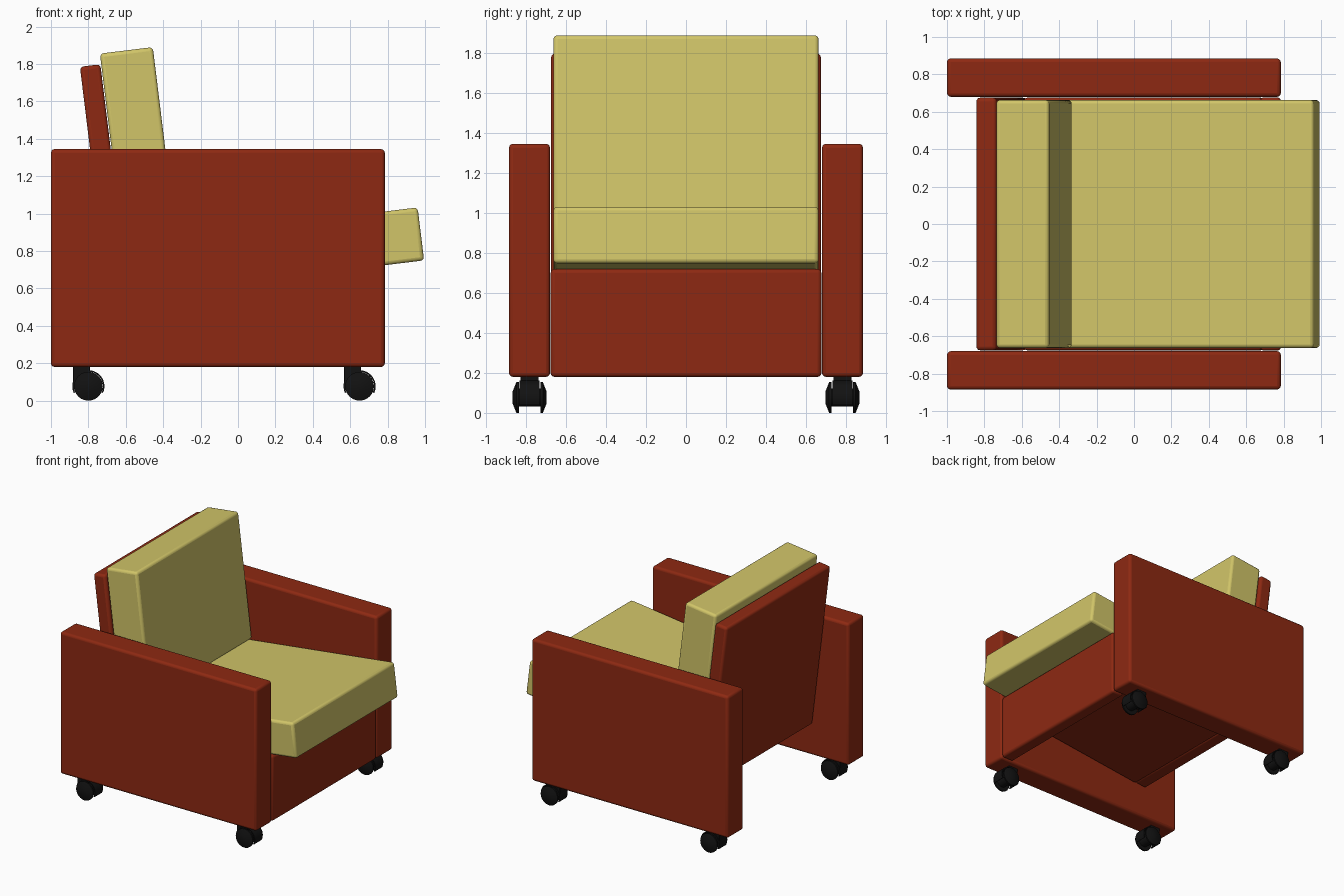
import bpy, bmesh, math
from math import sin, cos, radians, pi
from mathutils import Vector, Matrix

if "Cube" in bpy.data.objects:
    bpy.data.objects.remove(bpy.data.objects["Cube"])

TILT = radians(7)


def material(name, color):
    m = bpy.data.materials.new(name)
    m.diffuse_color = (*color, 1)
    m.use_nodes = True
    m.node_tree.nodes["Principled BSDF"].inputs["Base Color"].default_value = m.diffuse_color
    return m


RED = material("red_upholstery", (0.27, 0.022, 0.006))
YELLOW = material("yellow_cushion", (0.64, 0.56, 0.14))
BLACK = material("black_plastic", (0.006, 0.006, 0.006))


def finish(name, bm, mat, bevel=0.0):
    bmesh.ops.recalc_face_normals(bm, faces=bm.faces)
    me = bpy.data.meshes.new(name)
    bm.to_mesh(me)
    bm.free()
    me.materials.append(mat)
    ob = bpy.data.objects.new(name, me)
    bpy.context.collection.objects.link(ob)
    if bevel:
        mod = ob.modifiers.new("bevel", 'BEVEL')
        mod.width, mod.segments = bevel, 3
    bpy.ops.object.select_all(action='DESELECT')
    ob.select_set(True)
    bpy.context.view_layer.objects.active = ob
    bpy.ops.object.shade_smooth_by_angle(angle=radians(35))
    return ob


# Rounded slab from its lower back corner (x, z), tilted about y
def slab(name, corner, length, height, y0, y1, mat, tilt=0.0, bevel=0.02):
    bm = bmesh.new()
    bmesh.ops.create_cube(bm, size=1, matrix=Matrix.Diagonal((length, y1 - y0, height, 1)))
    ob = finish(name, bm, mat, bevel)
    c, s = cos(tilt), sin(tilt)
    ob.location = (corner[0] + c * length / 2 - s * height / 2, (y0 + y1) / 2,
                   corner[1] + s * length / 2 + c * height / 2)
    ob.rotation_euler.y = -tilt
    return ob


# Wheel pair: profile (y, radius) turned around the axle
def wheel_pair(name, x, y):
    prof = [(-0.085, 0), (-0.085, 0.03), (-0.066, 0.077), (-0.054, 0.077), (-0.054, 0.045),
            (0.054, 0.045), (0.054, 0.077), (0.066, 0.077), (0.085, 0.03), (0.085, 0)]
    bm = bmesh.new()
    vs = [bm.verts.new((r, py, 0)) for py, r in prof]
    es = [bm.edges.new(p) for p in zip(vs, vs[1:])]
    bmesh.ops.spin(bm, geom=vs + es, cent=(0, 0, 0), axis=(0, 1, 0), angle=2 * pi,
                   steps=24, use_merge=True)
    bmesh.ops.remove_doubles(bm, verts=bm.verts, dist=1e-5)
    finish(name, bm, BLACK).location = (x, y, 0.077)


# Curved hood over the wheels
def caster_hood(name, x, y):
    bm = bmesh.new()
    vs = [bm.verts.new((r * cos(radians(-25)), py, r * -sin(radians(25))))
          for r, py in [(0.078, -0.05), (0.086, -0.05), (0.086, 0.05), (0.078, 0.05)]]
    start = bm.faces.new(vs)
    cap = start.copy()
    out = bmesh.ops.spin(bm, geom=[cap], cent=(0, 0, 0), axis=(0, -1, 0),
                         angle=radians(230), steps=20)
    bmesh.ops.remove_doubles(bm, verts=bm.verts, dist=1e-5)
    finish(name, bm, BLACK).location = (x, y, 0.077)


# Arms with casters underneath
for side, s in (("right", -1), ("left", 1)):
    y0, y1 = sorted((s * 0.68, s * 0.885))
    slab(f"{side}_arm", (-1.0, 0.18), 1.785, 1.165, y0, y1, RED)
    for end, x in (("back", -0.80), ("front", 0.65)):
        y = s * 0.782
        wheel_pair(f"{side}_{end}_wheels", x, y)
        caster_hood(f"{side}_{end}_caster_hood", x, y)
        slab(f"{side}_{end}_caster_stem", (x - 0.082, 0.06), 0.09, 0.13,
             y - 0.045, y + 0.045, BLACK, bevel=0.004)

# Frame between the arms
slab("front_panel", (0.675, 0.18), 0.11, 0.54, -0.677, 0.677, RED)
slab("seat_board", (-0.58, 0.446), 1.29, 0.11, -0.675, 0.675, RED, TILT)
slab("back_board", (-0.68, 0.44), 0.11, 1.355, -0.675, 0.675, RED, TILT)

# Cushions
slab("seat_cushion", (-0.593, 0.555), 1.6, 0.285, -0.663, 0.663, YELLOW, TILT)
slab("back_cushion", (-0.614, 0.843), 0.285, 1.02, -0.663, 0.663, YELLOW, TILT)
